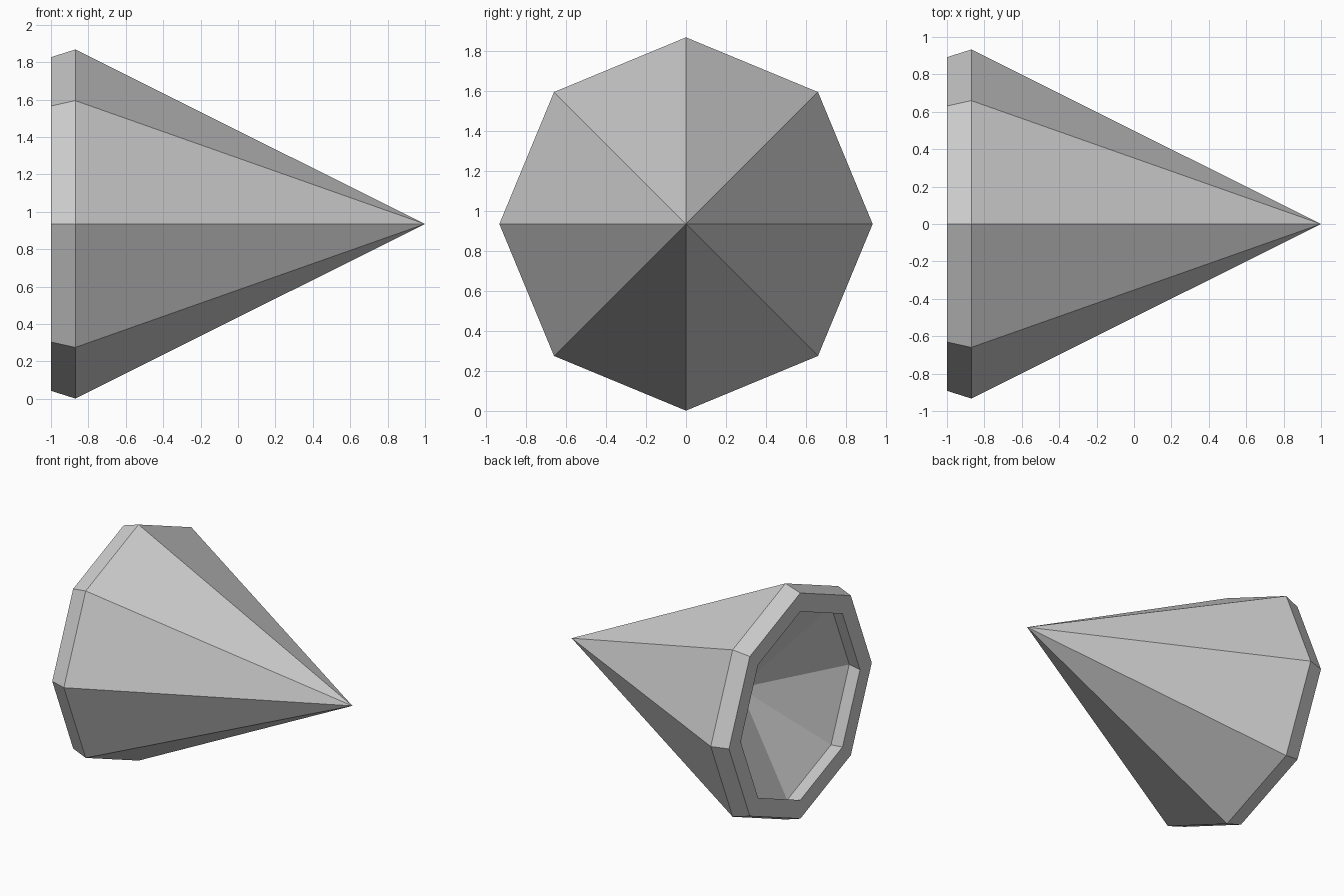
import bpy, bmesh
from math import cos, sin, pi

if "Cube" in bpy.data.objects:
    bpy.data.objects.remove(bpy.data.objects["Cube"])

SIDES = 8
AXIS_Z = 0.935


def ring(bm, x, r):
    return [bm.verts.new((x, r * cos(2 * pi * i / SIDES), AXIS_Z + r * sin(2 * pi * i / SIDES)))
            for i in range(SIDES)]


def bridge(bm, a, b):
    for i in range(SIDES):
        j = (i + 1) % SIDES
        bm.faces.new((a[i], a[j], b[j], b[i]))


def cap_to_point(bm, a, x):
    tip = bm.verts.new((x, 0, AXIS_Z))
    for i in range(SIDES):
        bm.faces.new((a[i], a[(i + 1) % SIDES], tip))


bm = bmesh.new()
# outer widest edge, outer back edge, opening edge, inner widest edge
profile = [(-0.87, 0.933), (-1.0, 0.892), (-1.0, 0.745), (-0.885, 0.775)]
rings = [ring(bm, x, r) for x, r in profile]
for a, b in zip(rings, rings[1:]):
    bridge(bm, a, b)
# outer point and shallower hollow
cap_to_point(bm, rings[0], 1.0)
cap_to_point(bm, rings[-1], -0.47)
bmesh.ops.recalc_face_normals(bm, faces=bm.faces)

mesh = bpy.data.meshes.new("hollow_cone")
bm.to_mesh(mesh)
bm.free()
cone = bpy.data.objects.new("hollow_cone", mesh)
bpy.context.collection.objects.link(cone)
